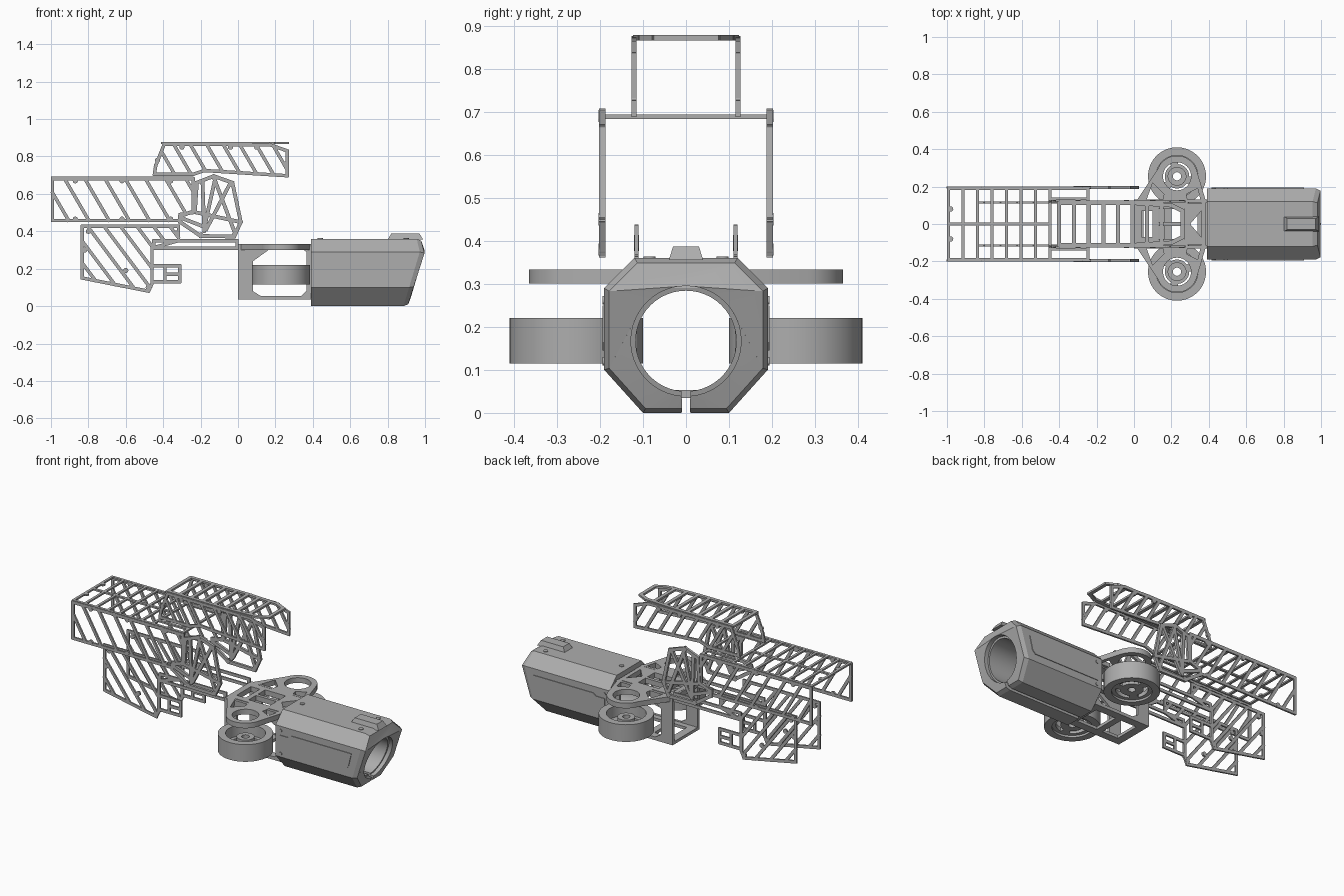
import bpy, bmesh
from math import sin, cos, pi, asin, radians, hypot
from mathutils import Matrix, Vector

cube = bpy.data.objects.get("Cube")
if cube:
    bpy.data.objects.remove(cube)

grey = bpy.data.materials.new("plain grey")
grey.use_nodes = True
tone = (0.42, 0.42, 0.42, 1)
grey.diffuse_color = tone
grey.node_tree.nodes["Principled BSDF"].inputs["Base Color"].default_value = tone


def side(y):
    return Matrix.Translation((0, y, 0)) @ Matrix.Rotation(pi / 2, 4, 'X')


def level(z):
    return Matrix.Translation((0, 0, z))


def across(x):
    return Matrix(((0, 0, 1, x), (1, 0, 0, 0), (0, 1, 0, 0), (0, 0, 0, 1)))


def finish(name, mesh):
    mesh.materials.clear()
    mesh.materials.append(grey)
    for p in mesh.polygons:
        p.use_smooth = True
    mesh.set_sharp_from_angle(angle=radians(30))
    ob = bpy.data.objects.new(name, mesh)
    bpy.context.collection.objects.link(ob)
    return ob


def plate(name, loops, thick, matrix, shape=None):
    """Flat outline with holes, extruded about its own plane."""
    curve = bpy.data.curves.new(name, 'CURVE')
    curve.dimensions = '2D'
    curve.fill_mode = 'BOTH'
    curve.extrude = thick / 2
    for loop in loops:
        s = curve.splines.new('POLY')
        s.points.add(len(loop) - 1)
        for p, (u, v) in zip(s.points, loop):
            p.co = (u, v, 0, 1)
        s.use_cyclic_u = True
    tmp = bpy.data.objects.new("tmp", curve)
    bpy.context.collection.objects.link(tmp)
    bpy.context.view_layer.update()
    dg = bpy.context.evaluated_depsgraph_get()
    mesh = bpy.data.meshes.new_from_object(tmp.evaluated_get(dg))
    bpy.data.objects.remove(tmp)
    mesh.transform(matrix)
    bm = bmesh.new()
    bm.from_mesh(mesh)
    bmesh.ops.remove_doubles(bm, verts=bm.verts, dist=1e-5)
    if shape:
        for v in bm.verts:
            shape(v.co)
    bmesh.ops.recalc_face_normals(bm, faces=bm.faces)
    bm.to_mesh(mesh)
    bm.free()
    return finish(name, mesh)


def truss(name, segs, width, thick, matrix, bosses=()):
    """Flat lattice of straight struts with round bolt bosses."""
    bm = bmesh.new()
    for p, q in segs:
        p, q = Vector(p), Vector(q)
        d = q - p
        m = (matrix @ Matrix.Translation(((p + q) / 2).to_3d())
             @ Matrix.Rotation(d.to_2d().angle_signed(Vector((1, 0))), 4, 'Z')
             @ Matrix.Diagonal((d.length + width * 0.8, width, thick, 1)))
        bmesh.ops.create_cube(bm, size=1, matrix=m)
    for p in bosses:
        bmesh.ops.create_cone(bm, cap_ends=True, segments=12, radius1=0.014, radius2=0.014,
                              depth=thick * 1.1, matrix=matrix @ Matrix.Translation((*p, 0)))
    mesh = bpy.data.meshes.new(name)
    bm.to_mesh(mesh)
    bm.free()
    return finish(name, mesh)


def rim(poly):
    return list(zip(poly, poly[1:] + poly[:1]))


def diagonals(poly, start, stop, step, lean):
    """Slanted lines (x = c - lean * z) clipped to a polygon."""
    out, c = [], start
    while c < stop:
        hits = []
        for (x1, z1), (x2, z2) in rim(poly):
            a, b = x1 + lean * z1 - c, x2 + lean * z2 - c
            if a * b < 0:
                t = a / (a - b)
                hits.append((x1 + t * (x2 - x1), z1 + t * (z2 - z1)))
        hits.sort()
        out += list(zip(hits[::2], hits[1::2]))
        c += step
    return [s for s in out if hypot(s[0][0] - s[1][0], s[0][1] - s[1][1]) > 0.03]


def circle(x, y, r, n=40):
    return [(x + r * cos(2 * pi * i / n), y + r * sin(2 * pi * i / n)) for i in range(n)]


def rect(x1, y1, x2, y2):
    return [(x1, y1), (x2, y1), (x2, y2), (x1, y2)]


# Barrel shroud: octagon tube with a slot along the bottom
AXIS = 0.167
half = [(0.01, 0), (0.1, 0), (0.19, 0.1), (0.19, 0.29), (0.12, 0.36)]


def tube(r, n=48):
    a = asin(0.01 / r)
    inner = [-pi / 2 - a - (2 * pi - 2 * a) * i / n for i in range(n + 1)]
    return (half + [(-y, z) for y, z in reversed(half)]
            + [(r * cos(t), AXIS + r * sin(t)) for t in inner])


def muzzle(z):
    return 0.91 + 0.3 * z if z < 0.3 else 1.0 - 0.33 * (z - 0.3)


def slant(co):
    if co.x > 0.5:
        co.x = muzzle(co.z) - 0.025


def cap_shape(co):
    z, front = co.z, co.x > 0.95
    if front and hypot(co.y, z - AXIS) > 0.14:
        co.y *= 0.94
        co.z = AXIS + (z - AXIS) * 0.94
    co.x = muzzle(z) - (0 if front else 0.025)


plate("barrel_shroud", [tube(0.117)], 0.2, across(0.49), slant)
plate("muzzle_cap", [tube(0.128)], 0.1, across(0.95), cap_shape)
plate("front_sight", [[(-0.04, 0.355), (0.04, 0.355), (0.03, 0.387), (-0.03, 0.387)]], 0.17,
      across(0.885), lambda c: setattr(c, "x", c.x + (0.6 * (c.z - 0.355) if c.x < 0.88 else 0.02 - 0.6 * (c.z - 0.355))))
panel = [(0.42, 0.145), (0.87, 0.145), (0.89, 0.165), (0.91, 0.25), (0.5, 0.25), (0.48, 0.235), (0.42, 0.235)]
for s, tag in ((-1, "right"), (1, "left")):
    plate("shroud_panel_" + tag, [panel], 0.006, side(s * 0.191))
    plate("shroud_screws_" + tag, [circle(0.425, z, 0.01, 12) for z in (0.12, 0.262)], 0.006, side(s * 0.191))
plate("shroud_top_screws", [circle(x, y, 0.014, 16) for x, y in ((0.44, 0), (0.9, 0.085), (0.9, -0.085))],
      0.006, level(0.361))

# Wheel cage: top plate with lobes, side walls, floor and rear frame
WX, WY = 0.23, 0.255


def arc(a, b, r, n=24):
    return [(WX + r * cos(radians(a + (b - a) * i / n)), WY + r * sin(radians(a + (b - a) * i / n)))
            for i in range(n + 1)]


lobe = [(0.385, 0.12)] + arc(15, 160, 0.11) + [(0.01, 0.12)]
outline = lobe + [(x, -y) for x, y in reversed(lobe)]
holes = [rect(0.04, -0.07, 0.1, 0.07), rect(0.13, -0.08, 0.27, -0.01), rect(0.13, 0.01, 0.27, 0.08),
         [(0.3, 0), (0.36, -0.07), (0.36, 0.07)]]
for s in (1, -1):
    holes += [circle(WX, s * WY, 0.075),
              [(0.06, s * 0.11), (0.15, s * 0.11), (0.16, s * 0.16), (0.1, s * 0.22)],
              [(0.36, s * 0.11), (0.29, s * 0.11), (0.28, s * 0.16), (0.34, s * 0.19)]]
plate("cage_top", [outline] + holes, 0.032, level(0.317))
window = [(0.08, 0.08), (0.12, 0.055), (0.34, 0.055), (0.365, 0.08),
          (0.365, 0.29), (0.345, 0.305), (0.17, 0.305), (0.08, 0.24)]
for s, tag in ((-1, "right"), (1, "left")):
    plate("cage_wall_" + tag, [rect(0, 0.035, 0.39, 0.332), window], 0.016, side(s * 0.122))
    # Flywheel: open cup with a slotted web
    plate("wheel_rim_" + tag, [circle(WX, s * WY, 0.155, 64), circle(WX, s * WY, 0.112, 64)], 0.106, level(0.168))
    slots = []
    for k in range(3):
        a = 120 * k
        slots.append([(x, s * y) for x, y in arc(a, a + 85, 0.09, 12) + arc(a + 85, a, 0.065, 12)])
    plate("wheel_web_" + tag, [circle(WX, s * WY, 0.115, 64), circle(WX, s * WY, 0.022, 20)] + slots,
          0.025, level(0.14))
    plate("wheel_hub_" + tag, [circle(WX, s * WY, 0.05), circle(WX, s * WY, 0.022, 20)], 0.06, level(0.17))
plate("cage_floor", [rect(0, -0.125, 0.39, 0.125), rect(0.05, -0.08, 0.16, 0.08), rect(0.2, -0.08, 0.34, 0.08)],
      0.018, level(0.044))
plate("cage_rear_frame", [rect(-0.13, 0.035, 0.13, 0.332), rect(-0.113, 0.053, 0.113, 0.302)], 0.02, across(0.01))

# Lattice shells: outlines of the side panels
upper = [(-0.395, 0.865), (0.17, 0.863), (0.263, 0.83), (0.263, 0.697),
         (-0.18, 0.725), (-0.24, 0.705), (-0.447, 0.705), (-0.44, 0.75)]
middle = [(-0.992, 0.68), (-0.24, 0.68), (-0.24, 0.5), (-0.31, 0.49), (-0.31, 0.458), (-0.992, 0.458)]
hinge = [(-0.23, 0.51), (-0.22, 0.66), (-0.13, 0.695), (-0.03, 0.66), (0.015, 0.45),
         (-0.02, 0.372), (-0.2, 0.375), (-0.31, 0.45), (-0.31, 0.48)]
hinge_struts = [((-0.19, 0.67), (-0.18, 0.4)), ((-0.13, 0.69), (-0.02, 0.4)), ((-0.04, 0.66), (-0.17, 0.41)),
                ((-0.22, 0.5), (0.01, 0.45)), ((-0.3, 0.47), (-0.17, 0.42)), ((-0.12, 0.69), (-0.18, 0.42))]
lower = [(-0.832, 0.427), (-0.318, 0.427), (-0.318, 0.35), (-0.46, 0.31), (-0.46, 0.12), (-0.478, 0.08), (-0.832, 0.15)]
arm = [(-0.45, 0.35), (-0.005, 0.35), (-0.005, 0.31), (-0.45, 0.31)]
foot = rect(-0.46, 0.13, -0.312, 0.215)
foot_bar = [((-0.39, 0.13), (-0.39, 0.215)), ((-0.39, 0.17), (-0.312, 0.17))]
for s, tag in ((-1, "right"), (1, "left")):
    truss("upper_side_" + tag, rim(upper) + diagonals(upper, 0.07, 0.85, 0.088, 0.58), 0.018, 0.011,
          side(s * 0.121), [(x, 0.85) for x in (-0.3, -0.04, 0.1)] + [(0.255, 0.76), (-0.43, 0.78)])
    truss("middle_side_" + tag, rim(middle) + diagonals(middle, -0.64, 0.2, 0.108, 0.58), 0.018, 0.011,
          side(s * 0.194), [(x, z) for x in (-0.87, -0.62, -0.36) for z in (0.465, 0.67)])
    truss("hinge_panel_" + tag, rim(hinge) + hinge_struts, 0.02, 0.015, side(s * 0.195),
          [(-0.13, 0.69), (-0.02, 0.38), (-0.2, 0.38), (0.01, 0.45)])
    truss("lower_side_" + tag, rim(lower) + rim(arm) + rim(foot) + foot_bar
          + diagonals(lower, -0.66, 0.1, 0.088, 0.75), 0.018, 0.01, side(s * 0.115),
          [(-0.82, 0.3), (-0.6, 0.19), (-0.8, 0.4), (-0.48, 0.1), (-0.33, 0.39)])

# Upper roof: ladder narrowing toward the front
segs = rim([(-0.4, 0.112), (0, 0.112), (0.2, 0.1), (0.26, 0.07),
            (0.26, -0.07), (0.2, -0.1), (0, -0.112), (-0.4, -0.112)])
segs += [((x, -0.1), (x, 0.1)) for x in [-0.32 + 0.078 * i for i in range(7)]]
truss("upper_roof", segs, 0.022, 0.012, level(0.872))

# Middle roof: ladder with a centre rail, open beneath the upper shell
segs = [((-0.992, y), (-0.45, y)) for y in (-0.19, 0, 0.19)]
segs += [((x, -0.19), (x, 0.19)) for x in [-0.992 + 0.0774 * i for i in range(8)] + [-0.245]]
segs += [((-0.45, s * y), (-0.245, s * y)) for y in (0.135, 0.19) for s in (1, -1)]
truss("middle_roof", segs, 0.016, 0.01, level(0.688), [(-0.98, y) for y in (-0.08, 0.08)])
